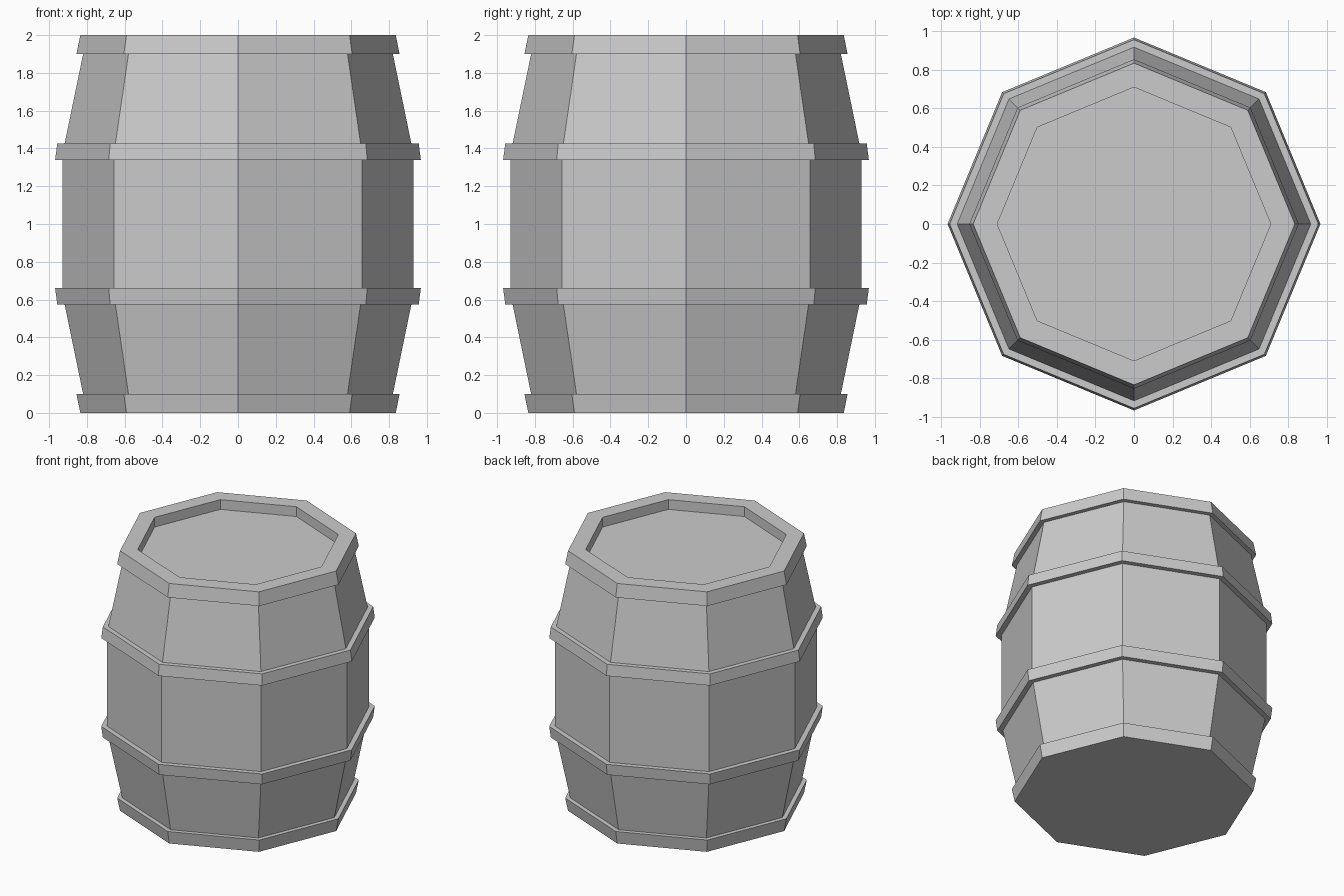
import bpy
import bmesh
from math import cos, sin, tau

if "Cube" in bpy.data.objects:
    bpy.data.objects.remove(bpy.data.objects["Cube"])

SIDES = 8


def lathe(name, profile, cap_start=False, cap_end=False):
    """Sweep (radius, z) points around z as an octagon with corners on the axes."""
    bm = bmesh.new()
    rings = [[bm.verts.new((r * cos(tau * i / SIDES), r * sin(tau * i / SIDES), z))
              for i in range(SIDES)] for r, z in profile]
    for a, b in zip(rings, rings[1:]):
        for i in range(SIDES):
            j = (i + 1) % SIDES
            bm.faces.new((a[i], a[j], b[j], b[i]))
    if cap_start:
        bm.faces.new(rings[0][::-1])
    if cap_end:
        bm.faces.new(rings[-1])
    mesh = bpy.data.meshes.new(name)
    bm.to_mesh(mesh)
    bm.free()
    obj = bpy.data.objects.new(name, mesh)
    bpy.context.collection.objects.link(obj)
    return obj


def flip(profile):
    """Mirror a profile about the barrel's mid height."""
    return [(r, 2 - z) for r, z in reversed(profile)]


# Profiles of the lower half
staves = [(0.82, 0.10), (0.918, 0.575)]
belly_hoop = [(0.918, 0.575), (0.957, 0.575), (0.968, 0.66), (0.928, 0.66)]
end_hoop = [(0.835, 0.0), (0.855, 0.10), (0.82, 0.10)]

# Wooden staves
lathe("lower_staves", staves)
lathe("middle_staves", [(0.928, 0.66), (0.928, 1.34)])
lathe("upper_staves", flip(staves))

# Hoops around the belly
lathe("lower_hoop", belly_hoop)
lathe("upper_hoop", flip(belly_hoop))

# Bottom hoop closed by the base
lathe("bottom_hoop_and_base", end_hoop, cap_start=True)

# Top hoop with the rim and the recessed lid
lathe("top_hoop_and_lid", flip(end_hoop) + [(0.71, 2.0), (0.71, 1.925)], cap_end=True)
